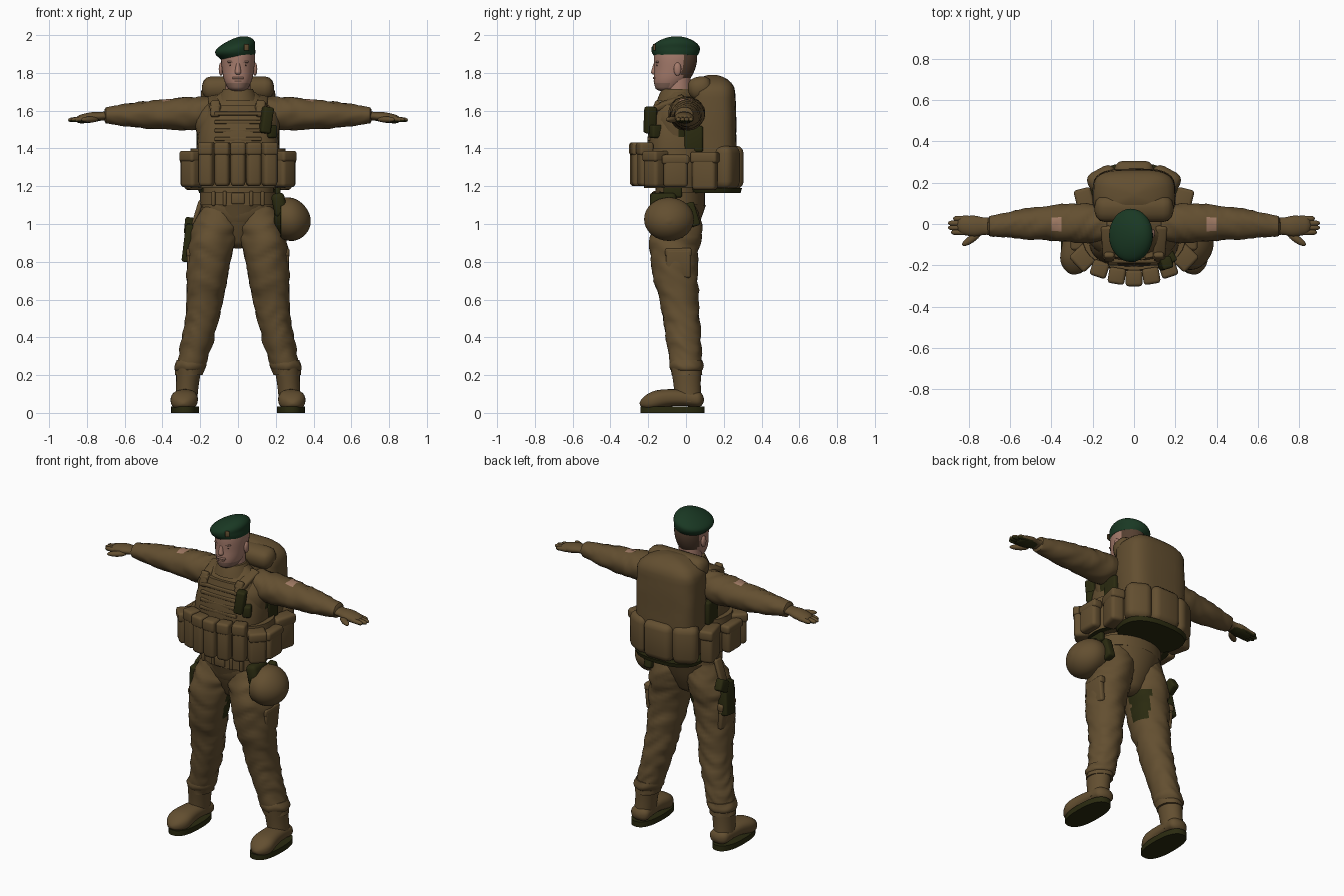
import bpy, bmesh, math
from mathutils import Vector, Matrix, Euler, noise

default_cube = bpy.data.objects.get("Cube")
if default_cube:
    bpy.data.objects.remove(default_cube, do_unlink=True)


def material(name, *colour):
    mat = bpy.data.materials.new(name)
    mat.use_nodes = True
    mat.diffuse_color = (*colour, 1)
    mat.node_tree.nodes["Principled BSDF"].inputs["Base Color"].default_value = (*colour, 1)
    return mat


BROWN = material("khaki brown", .125, .078, .03)
OLIVE = material("dark olive", .023, .023, .005)
SKIN = material("skin", .38, .2, .15)
STUBBLE = material("stubble", .24, .135, .1)
HAIR = material("hair brown", .09, .05, .03)
GREEN = material("beret green", .01, .04, .017)
PATCH = material("patch pink", .36, .2, .13)


def finish(name, bm, materials, rule=None):
    """Turn a bmesh into an object, colouring faces by an optional rule."""
    bmesh.ops.recalc_face_normals(bm, faces=bm.faces)
    if rule:
        for face in bm.faces:
            face.material_index = int(rule(face.calc_center_median()))
    mesh = bpy.data.meshes.new(name)
    bm.to_mesh(mesh)
    bm.free()
    for mat in materials:
        mesh.materials.append(mat)
    obj = bpy.data.objects.new(name, mesh)
    bpy.context.collection.objects.link(obj)
    return obj


def along(values, t):
    """Smooth curve through evenly spaced values, for t from start to end."""
    padded = [values[0] * 2 - values[1], *values, values[-1] * 2 - values[-2]]
    index = min(int(t * (len(values) - 1)), len(values) - 2)
    t = t * (len(values) - 1) - index
    a, b, c, d = padded[index:index + 4]
    return b + ((c - a) + ((a * 2 - b * 5 + c * 4 - d) + (b * 3 - a - c * 3 + d) * t) * t) * t / 2


def rounding(distance, length):
    """Quarter-circle falloff near a rounded end."""
    if distance >= length:
        return 1
    return max(.08, math.sqrt(1 - (1 - distance / length) ** 2))


def loft(name, path, widths, *materials, aspect=1, side=1, power=2, fold=0,
         root=0, tip=0, rule=None, steps=24, segments=32):
    """Skin over superellipses along a path, with optional rounded ends and cloth folds."""
    points = [Vector(p) for p in path]
    span = points[-1] - points[0]
    main = max(range(3), key=lambda i: abs(span[i]))
    across, depth = [i for i in range(3) if i != main]
    bm = bmesh.new()
    loops = []
    for step in range(steps + 1):
        t = (1 - math.cos(math.pi * step / steps)) / 2
        centre = along(points, t)
        radius = along(widths, t) * rounding(t, root) * rounding(1 - t, tip)
        loop = []
        for k in range(segments):
            angle = math.tau * k / segments
            c, s = math.cos(angle), math.sin(angle)
            grow = 1
            if fold:
                sample = centre * 12 + Vector((c, s, c * s))
                sample[main] *= 2
                grow += fold * noise.noise(sample)
            p = centre.copy()
            p[across] += math.copysign(abs(c) ** (2 / power), c) * radius * grow
            p[depth] += math.copysign(abs(s) ** (2 / power), s) * radius * aspect * grow
            p.x *= side
            loop.append(bm.verts.new(p))
        loops.append(loop)
    for low, high in zip(loops, loops[1:]):
        for k in range(segments):
            bm.faces.new((low[k], low[k - 1], high[k - 1], high[k]))
    bm.faces.new(loops[0])
    bm.faces.new(loops[-1])
    return finish(name, bm, materials, rule)


def box(name, loc, size, mat, rot=(0, 0, 0), bevel=.012):
    bm = bmesh.new()
    bmesh.ops.create_cube(bm, size=1)
    bmesh.ops.scale(bm, vec=size, verts=bm.verts)
    bmesh.ops.bevel(bm, geom=bm.edges[:], offset=min(bevel, min(size) * .45), segments=3,
                    profile=.5, affect="EDGES")
    bm.transform(Matrix.Translation(loc) @ Euler(rot).to_matrix().to_4x4())
    return finish(name, bm, [mat])


def ball(name, loc, radii, mat, turn=0):
    bm = bmesh.new()
    bmesh.ops.create_uvsphere(bm, u_segments=24, v_segments=16, radius=1)
    bmesh.ops.scale(bm, vec=radii, verts=bm.verts)
    bm.transform(Matrix.Translation(loc) @ Matrix.Rotation(turn, 4, "Z"))
    return finish(name, bm, [mat])


def pouch(name, loc, size, turn=0):
    """Pouch body with an overlapping lid."""
    width, depth, height = size
    rot = (0, 0, turn)
    box(name, loc, size, BROWN, rot, .02)
    lid_loc = Vector(loc) + Vector((0, 0, height * .36))
    box(name + "_lid", lid_loc, (width * 1.06, depth * 1.12, height * .3), BROWN, rot, .015)


def head_colour(c):
    """Hair at the back, stubble on the chin, skin elsewhere."""
    if c.y > -.02 and c.z > 1.78:
        return 1
    return 2 if c.z < 1.75 and c.y < -.09 else 0


SIDES = ((1, "left"), (-1, "right"))

# Head and face
loft("head", [(0, -.1, 1.7), (0, -.06, 1.82), (0, -.055, 1.94)], [.045, .073, .085, .09, .085],
     SKIN, HAIR, STUBBLE, aspect=1.27, root=.08, rule=head_colour)
loft("neck", [(0, -.04, 1.62), (0, -.04, 1.79)], [.07, .064], SKIN)
loft("nose", [(0, -.165, 1.79), (0, -.16, 1.85)], [.02, .01], SKIN, aspect=1.2, root=.3, segments=16)
box("moustache", (0, -.165, 1.773), (.06, .02, .012), STUBBLE)
box("mouth", (0, -.162, 1.757), (.04, .02, .006), PATCH)
for side, tag in SIDES:
    ball(tag + "_ear", (side * .09, -.045, 1.82), (.012, .02, .035), SKIN)
    ball(tag + "_eye", (side * .034, -.152, 1.84), (.012, .006, .005), HAIR)
    box(tag + "_brow", (side * .036, -.154, 1.858), (.04, .014, .01), STUBBLE, (0, 0, side * .25))

# Beret, drooping to the right side
beret = loft("beret", [(0, -.055, 1.885), (-.015, -.055, 1.93), (.015, -.05, 1.99)], [.091, .104, .104, .09],
             GREEN, aspect=1.22, tip=.5)
for vertex in beret.data.vertices:
    vertex.co.z += vertex.co.x * .15
box("beret_badge", (.045, -.168, 1.935), (.026, .01, .035), BROWN, (0, 0, .35))

# Shirt with dark panels under the arms, collar and belt
loft("shirt", [(0, -.04, .94), (0, -.04, 1.7)], [.13, .19, .185, .2, .21, .22, .09], BROWN, OLIVE,
     aspect=.65, fold=.04, root=.1, rule=lambda c: abs(c.x) > .14 and 1.38 < c.z < 1.53 and c.y > -.04)
loft("trouser_seat", [(0, -.04, .87), (0, -.035, 1.1)], [.06, .13, .18], BROWN, aspect=.78, root=.15)
loft("collar", [(0, -.045, 1.65), (0, -.05, 1.715)], [.11, .095, .078], BROWN)
loft("belt", [(0, -.04, 1.1), (0, -.04, 1.17)], [.2, .2], BROWN, aspect=.7, steps=2)
box("belt_buckle", (0, -.18, 1.135), (.07, .02, .06), BROWN)
for x in (-.13, -.07, .07, .13):
    box("belt_loop", (x, -.175 + abs(x) * .2, 1.135), (.02, .03, .08), BROWN)

# Vest, chest webbing and cummerbund
loft("vest", [(0, -.05, 1.19), (0, -.055, 1.63)], [.21, .22, .21, .16], BROWN, aspect=.7, power=2.8)
loft("cummerbund", [(0, -.05, 1.19), (0, -.05, 1.4)], [.25, .26, .25], BROWN, OLIVE,
     aspect=.69, power=2.3, rule=lambda c: c.z < 1.195)
for row in range(4):
    box("chest_webbing", (0, -.194 + row * .006, 1.45 + row * .045), (.25, .02, .02), BROWN, bevel=.005)
box("chest_radio", (.15, -.19, 1.55), (.055, .06, .14), OLIVE, (0, .15, .3))
box("radio_pouch", (.175, -.16, 1.49), (.05, .06, .07), OLIVE, (0, 0, .5))

# Pouches around the waist, and shoulder straps
for k in range(-2, 3):
    pouch("magazine_pouch", (k * .083, -.262 + .011 * k * k, 1.315), (.077, .07, .23), k * .16)
for side, tag in SIDES:
    pouch(tag + "_front_pouch", (side * .24, -.16, 1.29), (.1, .1, .19), side * .8)
    pouch(tag + "_side_pouch", (side * .275, -.055, 1.28), (.06, .13, .17))
    pouch(tag + "_rear_pouch", (side * .235, .1, 1.28), (.08, .13, .2), side * -.25)
    box(tag + "_side_strap", (side * .195, .04, 1.45), (.05, .1, .14), OLIVE)
    box(tag + "_shoulder_strap", (side * .125, -.09, 1.64), (.06, .17, .035), BROWN, (.35, side * .2, 0))
    box(tag + "_strap_pad", (side * .12, -.16, 1.61), (.05, .03, .09), BROWN, (-.3, 0, 0))

# Backpack with a dark base, top lid and lower pouches
loft("backpack", [(0, .15, 1.17), (0, .14, 1.79)], [.18, .195, .2, .2, .19], BROWN,
     aspect=.61, power=3.4, fold=.02, root=.06, tip=.15)
loft("backpack_base", [(0, .15, 1.165), (0, .15, 1.19)], [.205, .215], OLIVE, aspect=.68, power=2.4, steps=2)
box("backpack_lid_roll", (0, .075, 1.72), (.38, .13, .12), BROWN, (.2, 0, 0), .05)
box("backpack_rear_pouch", (0, .245, 1.3), (.19, .12, .23), BROWN, bevel=.04)
for side, tag in SIDES:
    box(tag + "_backpack_pouch", (side * .15, .215, 1.3), (.15, .11, .23), BROWN, (0, 0, side * -.5), .04)

# Arms, gloves with dark palms, legs and boots
for side, tag in SIDES:
    loft(tag + "_sleeve", [(.13, 0, 1.59), (.4, .005, 1.58), (.71, -.01, 1.575)], [.09, .095, .085, .07, .046],
         BROWN, PATCH, aspect=.92, side=side, fold=.1, tip=.02, segments=40, steps=36,
         rule=lambda c: .34 < abs(c.x) < .395 and c.z > 1.64 and abs(c.y) < .035)
    loft(tag + "_glove", [(.68, -.01, 1.575), (.77, -.01, 1.565), (.86, -.006, 1.552)], [.044, .042, .05, .046, .035],
         BROWN, OLIVE, aspect=.55, side=side, tip=.15, rule=lambda c: abs(c.x) > .73 and c.z < 1.553)
    for k, end in enumerate((.885, .9, .9, .875)):
        y = k * .022 - .04
        loft(tag + "_finger", [(.8, y, 1.558), (end, y, 1.55)], [.015, .012], BROWN, OLIVE,
             side=side, tip=.2, steps=8, segments=12, rule=lambda c: c.z < 1.549)
    ball(tag + "_thumb", (side * .785, -.072, 1.553), (.055, .018, .016), BROWN, side * -.6)

    # The holster strap darkens the inside of the right thigh
    loft(tag + "_trouser_leg", [(.26, .005, .2), (.19, -.025, .5), (.155, -.06, .8), (.1, -.04, 1.1)],
         [.074, .082, .09, .103, .115, .125, .09], BROWN, OLIVE, aspect=1.08, side=side, fold=.12,
         steps=60, segments=40, rule=lambda c: -.085 < c.x < 0 and .72 < c.z < .9 and c.y > -.07)
    box(tag + "_cargo_pocket", (side * .25, -.04, .79), (.035, .13, .15), BROWN, (0, side * .1, 0))
    box(tag + "_pocket_flap", (side * .252, -.04, .85), (.04, .14, .045), BROWN, (0, side * .1, 0))
    loft(tag + "_trouser_cuff", [(.26, .003, .21), (.245, .002, .28)], [.07, .083, .078], BROWN,
         aspect=1.08, side=side, fold=.1, root=.3)
    loft(tag + "_boot_shaft", [(.275, .012, .06), (.26, 0, .24)], [.058, .06, .067], BROWN, aspect=1.2, side=side)
    loft(tag + "_boot_foot", [(.27, .095, .07), (.28, -.08, .08), (.29, -.245, .05)], [.06, .06, .065, .072, .062],
         BROWN, aspect=.7, side=side, power=2.4, root=.1, tip=.25)
    loft(tag + "_boot_sole", [(.28, -.072, 0), (.28, -.072, .033)], [.074, .074], OLIVE,
         aspect=2.3, side=side, power=2.4, steps=2)

# Helmet hanging on the left hip, its lining turned to the body
loft("helmet", [(.225, -.09, 1.03), (.385, -.09, 1.015)], [.125, .138, .135], BROWN, OLIVE,
     aspect=.87, tip=.85, rule=lambda c: c.x < .23)
loft("helmet_lining", [(.19, -.08, 1.05), (.24, -.09, 1.03)], [.08, .12], OLIVE, aspect=.87)
box("helmet_strap", (.22, -.12, 1.1), (.07, .14, .13), OLIVE, (0, -.2, 0), .025)
box("helmet_chin_strap", (.22, .03, 1.05), (.05, .06, .13), OLIVE, (.3, 0, 0))
box("helmet_hook", (.21, -.07, 1.17), (.03, .1, .06), OLIVE)

# Holster on the right thigh
box("holster", (-.255, -.03, .9), (.065, .09, .2), OLIVE, (.12, .12, 0))
box("pistol_grip", (-.258, .015, .99), (.05, .08, .07), OLIVE, (.5, .1, 0))
box("holster_hanger", (-.215, -.03, 1.06), (.025, .06, .14), BROWN, (0, .3, 0))

# Smooth shading with sharp edges kept
bpy.ops.object.select_all(action="DESELECT")
for obj in bpy.context.collection.objects:
    if obj.type == "MESH":
        obj.select_set(True)
        bpy.context.view_layer.objects.active = obj
bpy.ops.object.shade_smooth_by_angle(angle=math.radians(42))
